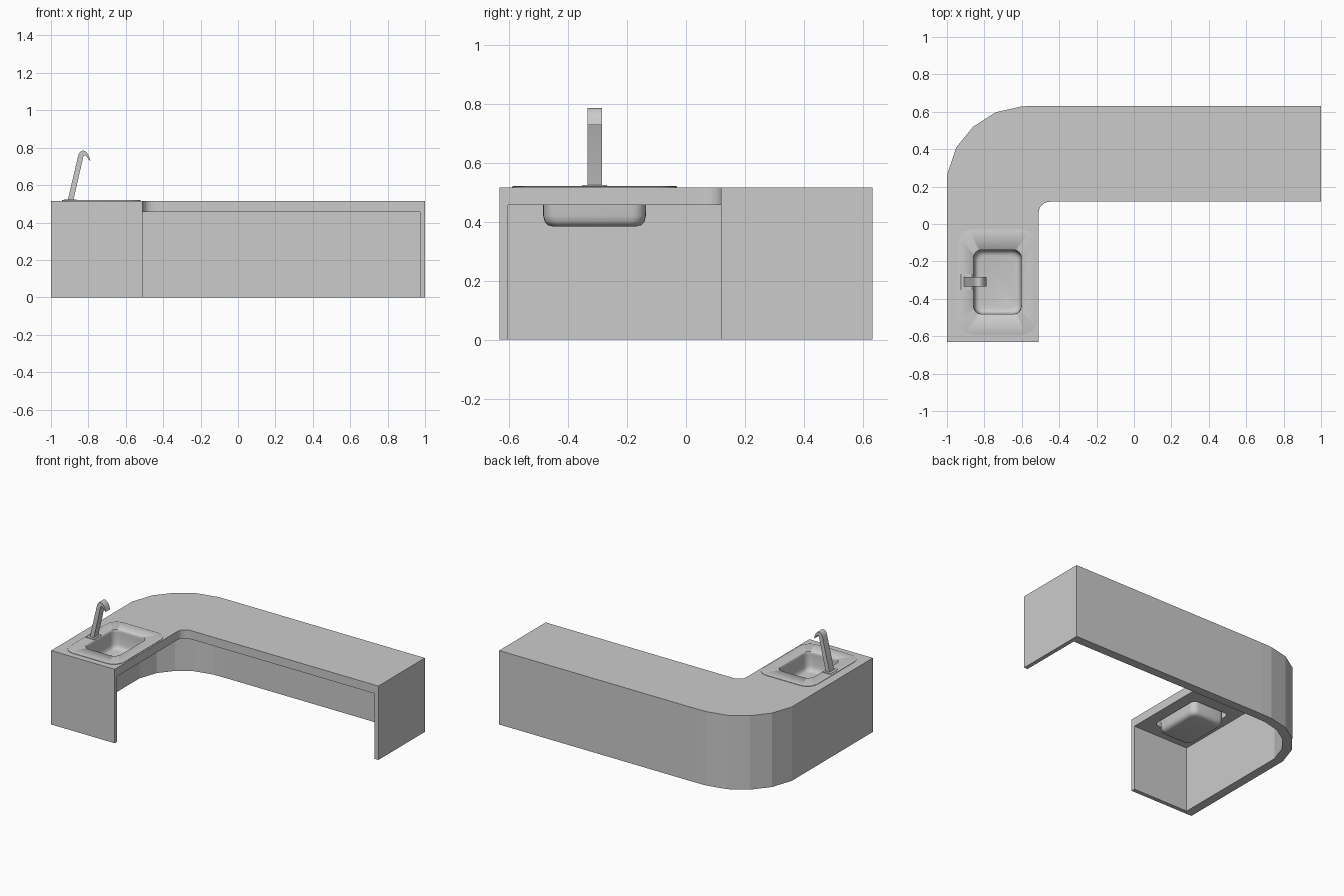
import bpy, bmesh, math
from mathutils import Vector

if "Cube" in bpy.data.objects:
    bpy.data.objects.remove(bpy.data.objects["Cube"])

SINK = (-0.73, -0.31)


def finish(name, bm, smooth=None):
    bmesh.ops.remove_doubles(bm, verts=bm.verts, dist=0.0002)
    bmesh.ops.recalc_face_normals(bm, faces=bm.faces)
    me = bpy.data.meshes.new(name)
    bm.to_mesh(me)
    bm.free()
    ob = bpy.data.objects.new(name, me)
    bpy.context.collection.objects.link(ob)
    if smooth:
        bpy.ops.object.select_all(action='DESELECT')
        ob.select_set(True)
        bpy.context.view_layer.objects.active = ob
        bpy.ops.object.shade_smooth_by_angle(angle=math.radians(smooth))
    return ob


def rounded_rect(hx, hy, r, n=6):
    pts = []
    for k, (sx, sy) in enumerate([(1, 1), (-1, 1), (-1, -1), (1, -1)]):
        for i in range(n + 1):
            a = math.pi / 2 * (k + i / n)
            pts.append((SINK[0] + sx * (hx - r) + r * math.cos(a),
                        SINK[1] + sy * (hy - r) + r * math.sin(a)))
    return pts


def offset_right(path, dists):
    """Offset an open path to its right, with one distance per segment."""
    p = [Vector(q) for q in path]
    normals = []
    for a, b in zip(p, p[1:]):
        t = (b - a).normalized()
        normals.append(Vector((t.y, -t.x)))
    out = []
    for i, q in enumerate(p):
        j, k = max(i - 1, 0), min(i, len(normals) - 1)
        n1, n2, d1, d2 = normals[j], normals[k], dists[j], dists[k]
        det = n1.x * n2.y - n1.y * n2.x
        if abs(det) < 1e-4:
            m = n1 * d1
        else:
            m = Vector((d1 * n2.y - d2 * n1.y, n1.x * d2 - n2.x * d1)) / det
        out.append(tuple(q + m))
    return out


def strip(bm, a, za, b, zb, closed=False):
    n = len(a)
    for i in range(n if closed else n - 1):
        j = (i + 1) % n
        bm.faces.new([bm.verts.new((*p, z)) for p, z in
                      ((a[i], za), (a[j], za), (b[j], zb), (b[i], zb))])


def fill(bm, loops, z):
    edges = []
    for loop in loops:
        vs = [bm.verts.new((*p, z)) for p in loop]
        edges += [bm.edges.new((vs[i - 1], vs[i])) for i in range(len(vs))]
    bmesh.ops.triangle_fill(bm, edges=edges, use_beauty=True)


# Curved counter: top slab, thick back wall and thin end panels in one shell
TOP, UNDER = 0.516, 0.456
outer = [(-0.51, -0.632), (-1, -0.632), (-1, 0.262), (-0.95, 0.41), (-0.86, 0.52),
         (-0.74, 0.597), (-0.60, 0.629), (-0.51, 0.632), (1, 0.632), (1, 0.119)]
inner = offset_right(outer, [0.028] + [0.062] * 7 + [0.028])
front = [inner[-1]]
for i in range(7):
    a = math.pi / 2 * (1 + i / 6)
    front.append((-0.45 + 0.06 * math.cos(a), 0.059 + 0.06 * math.sin(a)))
front.append(inner[0])
hole = rounded_rect(0.14, 0.195, 0.03)

bm = bmesh.new()
strip(bm, outer, 0, outer, TOP)
strip(bm, outer, 0, inner, 0)
strip(bm, inner, 0, inner, UNDER)
strip(bm, front, UNDER, front, TOP)
strip(bm, hole, UNDER, hole, TOP, True)
for k in (0, -1):
    bm.faces.new([bm.verts.new((*p, z)) for p, z in
                  ((outer[k], 0), (inner[k], 0), (inner[k], UNDER),
                   (inner[k], TOP), (outer[k], TOP))])
fill(bm, [outer + front, hole], TOP)
fill(bm, [inner + front[1:-1], hole], UNDER)
finish("counter", bm)

# Sink: rim plate and thin basin lofted from rounded rectangles
loops = [(0.098, 0.143, 0.035, 0.384), (0.114, 0.159, 0.04, 0.388),
         (0.124, 0.169, 0.045, 0.400), (0.128, 0.174, 0.045, 0.420),
         (0.130, 0.175, 0.045, 0.515), (0.21, 0.28, 0.08, 0.515),
         (0.21, 0.28, 0.08, 0.519), (0.207, 0.277, 0.08, 0.520),
         (0.131, 0.174, 0.05, 0.5195), (0.128, 0.171, 0.045, 0.515),
         (0.126, 0.171, 0.043, 0.500), (0.124, 0.170, 0.043, 0.422),
         (0.120, 0.165, 0.043, 0.403), (0.111, 0.156, 0.038, 0.392),
         (0.097, 0.142, 0.035, 0.388)]
bm = bmesh.new()
rings = [[bm.verts.new((*p, z)) for p in rounded_rect(hx, hy, r)] for hx, hy, r, z in loops]
for a, b in zip(rings, rings[1:]):
    for i in range(len(a)):
        bm.faces.new((a[i - 1], a[i], b[i], b[i - 1]))
bm.faces.new(rings[0])
bm.faces.new(rings[-1])
finish("sink", bm, 60)


def extrude_profile(name, profile, y0, y1, smooth=None):
    bm = bmesh.new()
    a, b = [[bm.verts.new((x, y, z)) for x, z in profile] for y in (y0, y1)]
    for i in range(len(a)):
        bm.faces.new((a[i - 1], a[i], b[i], b[i - 1]))
    bm.faces.new(a)
    bm.faces.new(b)
    return finish(name, bm, smooth)


# Faucet: foot plate and flat hooked spout
extrude_profile("faucet_base", [(-0.93, 0.516), (-0.862, 0.516), (-0.862, 0.521),
                                (-0.866, 0.524), (-0.926, 0.524), (-0.93, 0.521)],
                -0.352, -0.268)
extrude_profile("faucet_spout",
                [(-0.91, 0.52), (-0.856, 0.751), (-0.850, 0.770), (-0.840, 0.781),
                 (-0.828, 0.785), (-0.815, 0.780), (-0.803, 0.767), (-0.795, 0.750),
                 (-0.789, 0.727), (-0.797, 0.735), (-0.806, 0.749), (-0.815, 0.757),
                 (-0.823, 0.758), (-0.828, 0.748), (-0.880, 0.52)],
                -0.334, -0.284, 40)
